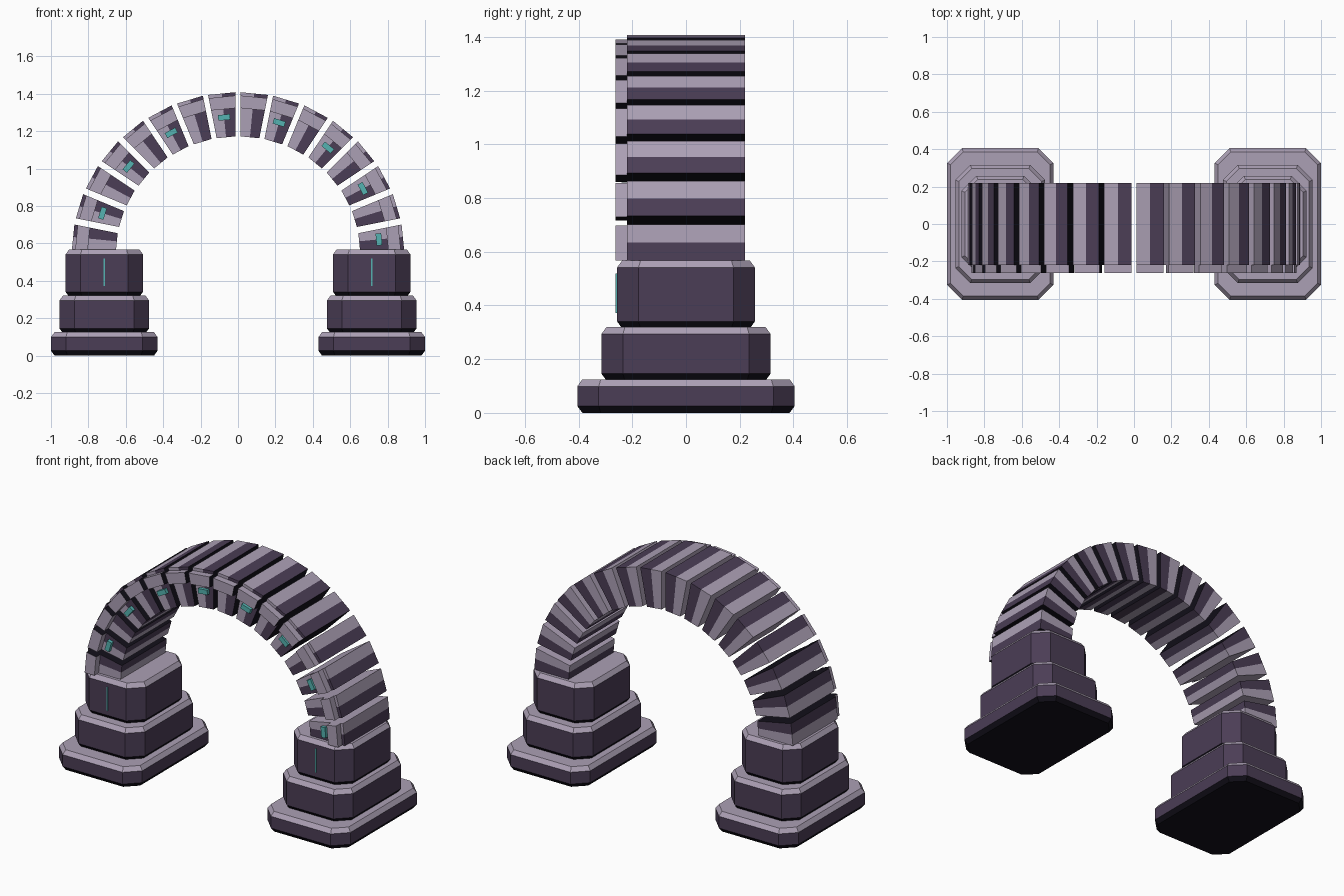
import bpy
import bmesh
from math import sin, cos, pi
from mathutils import Vector

cube = bpy.data.objects.get("Cube")
if cube:
    bpy.data.objects.remove(cube, do_unlink=True)


def material(name, rgb):
    mat = bpy.data.materials.new(name)
    mat.use_nodes = True
    mat.diffuse_color = (*rgb, 1)
    mat.node_tree.nodes["Principled BSDF"].inputs["Base Color"].default_value = (*rgb, 1)
    return mat


LIGHT = material("pale lavender stone", (0.41, 0.35, 0.46))
DARK = material("dark purple stone", (0.07, 0.047, 0.092))
BLACK = material("near black stone", (0.006, 0.005, 0.01))
TEAL = material("teal crystal", (0.09, 0.45, 0.44))
STONE = [LIGHT, DARK, BLACK]

COUNT = 16            # stones in the half ring
STEP = pi / COUNT


def finish(bm, name, mats):
    mesh = bpy.data.meshes.new(name)
    bm.to_mesh(mesh)
    bm.free()
    for mat in mats:
        mesh.materials.append(mat)
    obj = bpy.data.objects.new(name, mesh)
    bpy.context.collection.objects.link(obj)
    return obj


def polar(angle, radius, base_z, side=0.0):
    """Point on the arch: angle runs clockwise from the top, side shifts along the ring."""
    return Vector((sin(angle) * radius + cos(angle) * side, 0,
                   base_z + cos(angle) * radius - sin(angle) * side))


def wedge(angle, base_z, r_in, r_out, y_front, y_back):
    """Ring segment leaving a gap to its neighbours, wider towards the feet."""
    bm = bmesh.new()
    half_gap = 0.0125 + 0.0075 * abs(sin(angle))
    a, b = angle - STEP / 2, angle + STEP / 2
    outline = [polar(a, r_in, base_z, half_gap), polar(a, r_out, base_z, half_gap),
               polar(b, r_out, base_z, -half_gap), polar(b, r_in, base_z, -half_gap)]
    face = bm.faces.new([bm.verts.new((p.x, y_front, p.z)) for p in outline])
    ext = bmesh.ops.extrude_face_region(bm, geom=[face])
    verts = [v for v in ext["geom"] if isinstance(v, bmesh.types.BMVert)]
    bmesh.ops.translate(bm, verts=verts, vec=(0, y_back - y_front, 0))
    bmesh.ops.recalc_face_normals(bm, faces=bm.faces[:])
    return bm


def blacken_end(bm, along):
    """The clockwise end of each piece is near black."""
    bm.normal_update()
    for f in bm.faces:
        if f.normal.dot(along) > 0.9:
            f.material_index = 2


def box(name, centre, size, mat, turn=0.0):
    bm = bmesh.new()
    bmesh.ops.create_cube(bm, size=1)
    bmesh.ops.scale(bm, vec=size, verts=bm.verts[:])
    obj = finish(bm, name, [mat])
    obj.location = centre
    obj.rotation_euler.y = turn


def tier(name, x, half_x, half_y, z0, z1, cut=0.08, rise=0.026, inset=0.019):
    """Cut-corner block with bevelled rims: pale above, dark sides, black below."""
    bm = bmesh.new()
    rings = []
    for z, d in ((z0, inset), (z0 + rise, 0), (z1 - rise, 0), (z1, inset)):
        hx, hy, c = half_x - d, half_y - d, cut - d * 0.6
        ring = []
        for sx, sy in ((1, 1), (-1, 1), (-1, -1), (1, -1)):
            corner = [(sx * hx, sy * (hy - c)), (sx * (hx - c), sy * hy)]
            ring += corner if sx == sy else corner[::-1]
        rings.append([bm.verts.new((x + px, py, z)) for px, py in ring])
    for low, high in zip(rings, rings[1:]):
        for i in range(8):
            j = (i + 1) % 8
            bm.faces.new((low[i], low[j], high[j], high[i]))
    bm.faces.new(rings[0][::-1])
    bm.faces.new(rings[-1])
    bmesh.ops.recalc_face_normals(bm, faces=bm.faces[:])
    for f in bm.faces:
        f.material_index = 0 if f.normal.z > 0.3 else 2 if f.normal.z < -0.3 else 1
    finish(bm, name, STONE)


# Two stepped pedestals with a thin teal slit on the front
for side, x in (("left", 0.715), ("right", -0.715)):
    tier(side + "_pedestal_foot", x, 0.285, 0.405, 0.0, 0.125)
    tier(side + "_pedestal_middle", x, 0.24, 0.315, 0.12, 0.32)
    tier(side + "_pedestal_top", x, 0.207, 0.257, 0.315, 0.567)
    box(side + "_pedestal_slit", (x, -0.258, 0.445), (0.007, 0.009, 0.147), TEAL)

# Arch stones: each half pale, half dark, with a raised pale rim on the front
for i in range(COUNT):
    angle = -pi / 2 + (i + 0.5) * STEP
    base_z = 0.55 - 0.03 * cos(angle)      # slightly flattened ring
    along = Vector((cos(angle), 0, -sin(angle)))
    middle = polar(angle, 0.77, base_z)

    bm = wedge(angle, base_z, 0.652, 0.888, -0.22, 0.22)
    bmesh.ops.bisect_plane(bm, geom=bm.verts[:] + bm.edges[:] + bm.faces[:],
                           plane_co=middle, plane_no=along)
    for f in bm.faces:
        f.material_index = int((f.calc_center_median() - middle).dot(along) > 0)
    blacken_end(bm, along)
    finish(bm, f"arch_stone_{i + 1}", STONE)

    bm = wedge(angle, base_z, 0.803, 0.87, -0.262, -0.22)
    blacken_end(bm, along)
    finish(bm, f"front_rim_{i + 1}", STONE)

    # Every other stone carries a small teal bar
    if i % 2:
        spot = polar(angle, 0.757, base_z)
        box(f"teal_bar_{i + 1}", (spot.x, -0.228, spot.z),
            (0.064, 0.026, 0.03), TEAL, angle)
